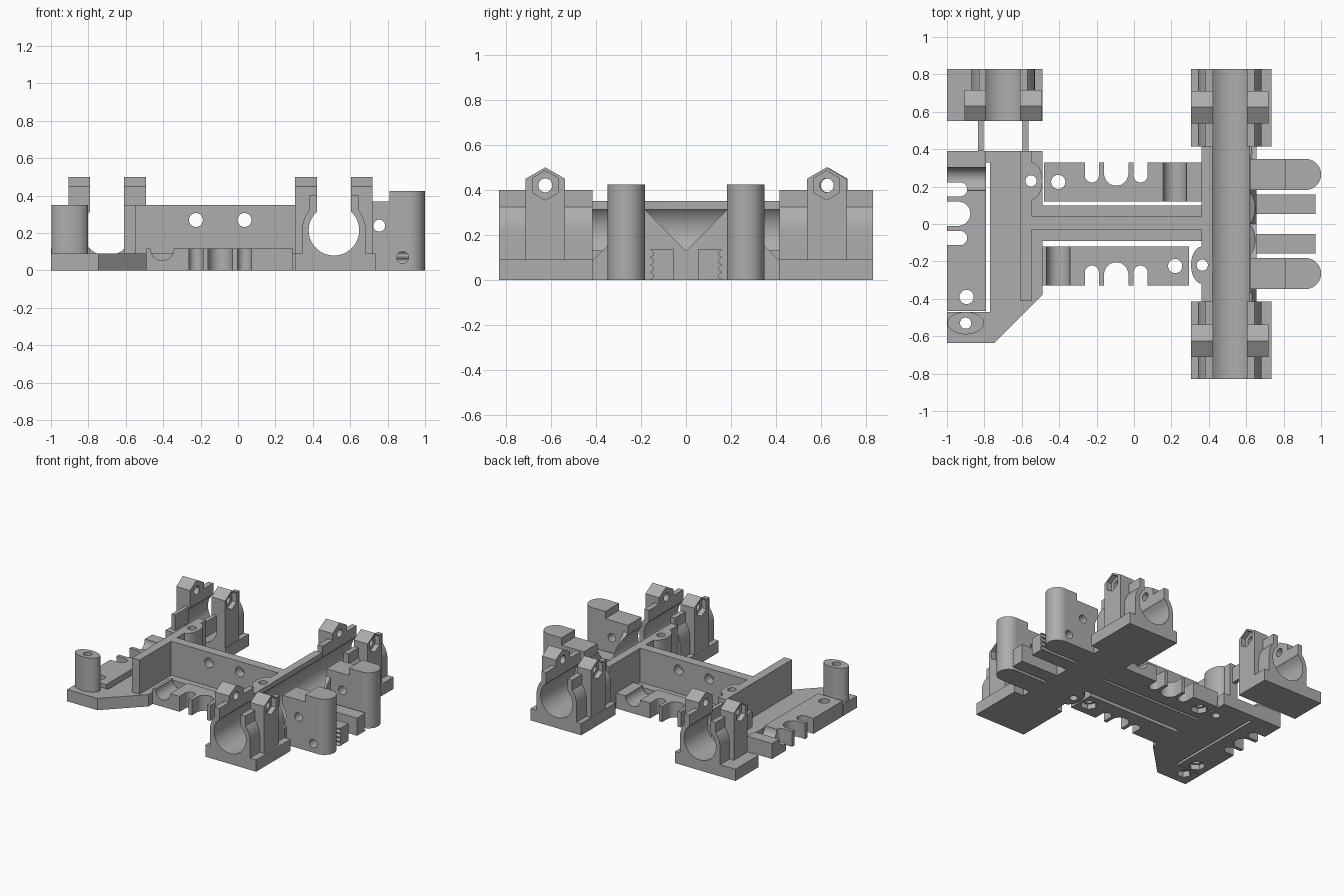
import bpy, bmesh, math
from mathutils import Matrix, Vector

if "Cube" in bpy.data.objects:
    bpy.data.objects.remove(bpy.data.objects["Cube"])

grey = bpy.data.materials.new("plain_grey")
grey.diffuse_color = (0.42, 0.42, 0.42, 1)
grey.use_nodes = True
grey.node_tree.nodes["Principled BSDF"].inputs["Base Color"].default_value = grey.diffuse_color


class Part:
    """A set of solids to unite and a set of solids to cut away."""
    def __init__(self):
        self.add, self.cut = bmesh.new(), bmesh.new()


def prism(bm, axis, pts, a, b):
    """Extrude a profile: x -> (y,z), y -> (x,z), z -> (x,y)."""
    def at(p, t):
        return {'x': (t, p[0], p[1]), 'y': (p[0], t, p[1]), 'z': (p[0], p[1], t)}[axis]
    lo = [bm.verts.new(at(p, a)) for p in pts]
    hi = [bm.verts.new(at(p, b)) for p in pts]
    n = len(pts)
    faces = [bm.faces.new(lo), bm.faces.new(hi[::-1])]
    for i in range(n):
        j = (i + 1) % n
        faces.append(bm.faces.new((lo[j], lo[i], hi[i], hi[j])))
    bmesh.ops.recalc_face_normals(bm, faces=faces)


def box(bm, x0, x1, y0, y1, z0, z1):
    prism(bm, 'z', [(x0, y0), (x1, y0), (x1, y1), (x0, y1)], z0, z1)


def cyl(bm, axis, c, r, a, b, r2=None, n=40, start=0.0):
    r2 = r2 or r
    prism(bm, axis, [(c[0] + r * math.cos(start + math.tau * i / n),
                      c[1] + r2 * math.sin(start + math.tau * i / n)) for i in range(n)], a, b)


def finish(part, name):
    obs = []
    for bm, nm in ((part.add, name), (part.cut, name + "_cutter")):
        me = bpy.data.meshes.new(nm)
        bm.to_mesh(me)
        bm.free()
        ob = bpy.data.objects.new(nm, me)
        bpy.context.collection.objects.link(ob)
        obs.append(ob)
    ob, cutter = obs
    if len(cutter.data.polygons):
        mod = ob.modifiers.new("cut", 'BOOLEAN')
        mod.operation, mod.object, mod.solver, mod.use_self = 'DIFFERENCE', cutter, 'EXACT', True
        ob.data = bpy.data.meshes.new_from_object(
            ob.evaluated_get(bpy.context.evaluated_depsgraph_get()))
        ob.modifiers.clear()
    bpy.data.objects.remove(cutter)
    ob.data.materials.clear()
    ob.data.materials.append(grey)
    bpy.ops.object.select_all(action='DESELECT')
    ob.select_set(True)
    bpy.context.view_layer.objects.active = ob
    bpy.ops.object.shade_smooth_by_angle(angle=math.radians(25))
    return ob


BZ, BR, SLOT = 0.215, 0.135, 0.09   # bearing height, radius, half slot width


def bearing_channel(p, cx):
    cyl(p.cut, 'y', (cx, BZ), BR, -1, 1, n=64)
    box(p.cut, cx - SLOT, cx + SLOT, -1, 1, BZ, 0.7)


def bearing_holder(name, cx, x0, x1, y0, y1, py):
    p = Part()
    box(p.add, x0, x1, y0, y1, 0, 0.09)
    # round clip with straight sides and thin upright lips
    cyl(p.add, 'y', (cx, BZ), 0.17, y0, y1, n=64)
    box(p.add, cx - 0.17, cx + 0.17, y0, y1, 0.01, BZ)
    box(p.add, cx - 0.13, cx + 0.13, y0, y1, 0.02, 0.40)
    # clamping ears with pointed tops, bolt hole and nut pockets
    a, b = max(py - 0.087, y0), min(py + 0.087, y1)
    for s in (-1, 1):
        ends = sorted((cx + s * 0.07, cx + s * 0.207))
        prism(p.add, 'x', [(a, 0.03), (b, 0.03), (b, 0.45), (py, 0.50), (a, 0.45)], *ends)
        pocket = sorted((cx + s * 0.17, cx + s * 0.3))
        cyl(p.cut, 'x', (py, 0.42), 0.065, *pocket, n=6, start=math.pi / 2)
    cyl(p.cut, 'x', (py, 0.42), 0.031, cx - 0.3, cx + 0.3, n=24)
    bearing_channel(p, cx)
    finish(p, name)


bearing_holder("bearing_holder_back_right", 0.513, 0.305, 0.735, 0.415, 0.83, 0.625)
bearing_holder("bearing_holder_front_right", 0.513, 0.305, 0.735, -0.83, -0.415, -0.625)
bearing_holder("bearing_holder_back_left", -0.70, -1.0, -0.49, 0.55, 0.83, 0.63)

# thin ribs joining the left holder to the plate
for i, x in enumerate((-0.835, -0.595)):
    p = Part()
    box(p.add, x, x + 0.03, 0.39, 0.55, 0.2, 0.32)
    finish(p, f"holder_rib_{i}")

# left plate, cross wall, long centre wall
p = Part()
prism(p.add, 'z', [(-1, -0.635), (-0.745, -0.635), (-0.49, -0.38), (-0.49, 0.39), (-1, 0.39),
                   (-1, 0.33), (-0.77, 0.33), (-0.77, -0.47), (-1, -0.47)], 0, 0.09)
box(p.add, -0.61, -0.545, -0.41, 0.39, 0.02, 0.35)
box(p.add, -0.56, 0.36, -0.09, 0.10, 0, 0.09)
box(p.add, -0.56, 0.36, -0.03, 0.04, 0.02, 0.35)
cyl(p.add, 'z', (-0.55, 0.23), 0.06, 0.01, 0.35, r2=0.10)
cyl(p.add, 'z', (-0.90, -0.53), 0.098, 0.01, 0.35, r2=0.06)
cyl(p.cut, 'z', (-0.55, 0.23), 0.03, -1, 1, n=24)
cyl(p.cut, 'z', (-0.90, -0.53), 0.03, -1, 1, n=24)
cyl(p.cut, 'z', (-0.90, -0.53), 0.05, -0.1, 0.045, n=6)
for x in (-0.225, 0.035):
    cyl(p.cut, 'y', (x, 0.27), 0.037, -0.2, 0.2, n=32)
finish(p, "frame_plate_and_walls")

# right bearing cradle between the two holders
p = Part()
box(p.add, 0.36, 0.655, -0.415, 0.415, 0, 0.13)
box(p.add, 0.36, 0.42, -0.415, 0.415, 0.02, 0.35)
cyl(p.add, 'z', (0.365, -0.22), 0.06, 0, 0.35, r2=0.10)
for s in (-1, 1):
    prism(p.add, 'x', [(0, 0.05), (s * 0.41, 0.05), (s * 0.41, 0.09), (s * 0.185, 0.315), (0, 0.13)],
          0.62, 0.655)
    prism(p.cut, 'x', [(s * 0.37, 0.13), (s * 0.5, 0.0), (s * 0.5, 0.13)], 0.63, 0.7)
cyl(p.cut, 'z', (0.365, -0.22), 0.03, -1, 1, n=24)
bearing_channel(p, 0.513)
finish(p, "bearing_cradle")


def comb(name, length, groove, hole, matrix, ends):
    """Notched strip along x, notches open towards +y at y = 0.33."""
    p = Part()
    box(p.add, ends[0], ends[1], 0.12, 0.33, 0, 0.118)
    for x, r, y in ((-0.225, 0.038, 0.26), (-0.095, 0.065, 0.27), (0.035, 0.038, 0.26)):
        cyl(p.cut, 'z', (x, y), r, -1, 1, n=32)
        box(p.cut, x - r, x + r, y, 0.5, -1, 1)
    cyl(p.cut, 'y', (groove, 0.115), 0.062, 0, 0.5, n=32)
    cyl(p.cut, 'z', (hole, 0.225), 0.038, -1, 1, n=32)
    cyl(p.cut, 'z', (hole, 0.225), 0.06, -1, 0.04, n=6)
    ob = finish(p, name)
    ob.data.transform(matrix)
    if matrix.determinant() < 0:
        ob.data.flip_normals()


comb("comb_back", 0, 0.218, -0.405, Matrix(), (-0.48, 0.36))
comb("comb_front", 0, -0.405, 0.22, Matrix.Scale(-1, 4, Vector((0, 1, 0))), (-0.49, 0.295))
# the left comb runs along y with its notches facing -x
comb("comb_left", 0, 0.09, -0.54, Matrix.Translation((-0.67, 0.15, 0)) @
     Matrix.Rotation(math.pi / 2, 4, 'Z'), (-0.615, 0.24))

for side, s in (("back", 1), ("front", -1)):
    # tall round-ended arm with a stepped top and two cross holes
    p = Part()
    yc = s * 0.265
    box(p.add, 0.62, 0.92, yc - 0.083, yc + 0.083, 0, 0.37)
    box(p.add, 0.81, 0.92, yc - 0.083, yc + 0.083, 0, 0.425)
    cyl(p.add, 'z', (0.917, yc), 0.083, 0, 0.425)
    for c in ((0.755, 0.24), (0.88, 0.07)):
        cyl(p.cut, 'y', c, 0.032, -1, 1, n=24)
    bearing_channel(p, 0.513)
    finish(p, "round_arm_" + side)

    # short belt clamp bar, toothed on its outer side
    p = Part()
    box(p.add, 0.65, 0.97, min(s * 0.053, s * 0.157), max(s * 0.053, s * 0.157), 0, 0.135)
    for k in range(4):
        cyl(p.cut, 'x', (s * 0.157, 0.018 + 0.033 * k), 0.013, 0.66, 1.1, n=12)
    finish(p, "belt_clamp_" + side)
